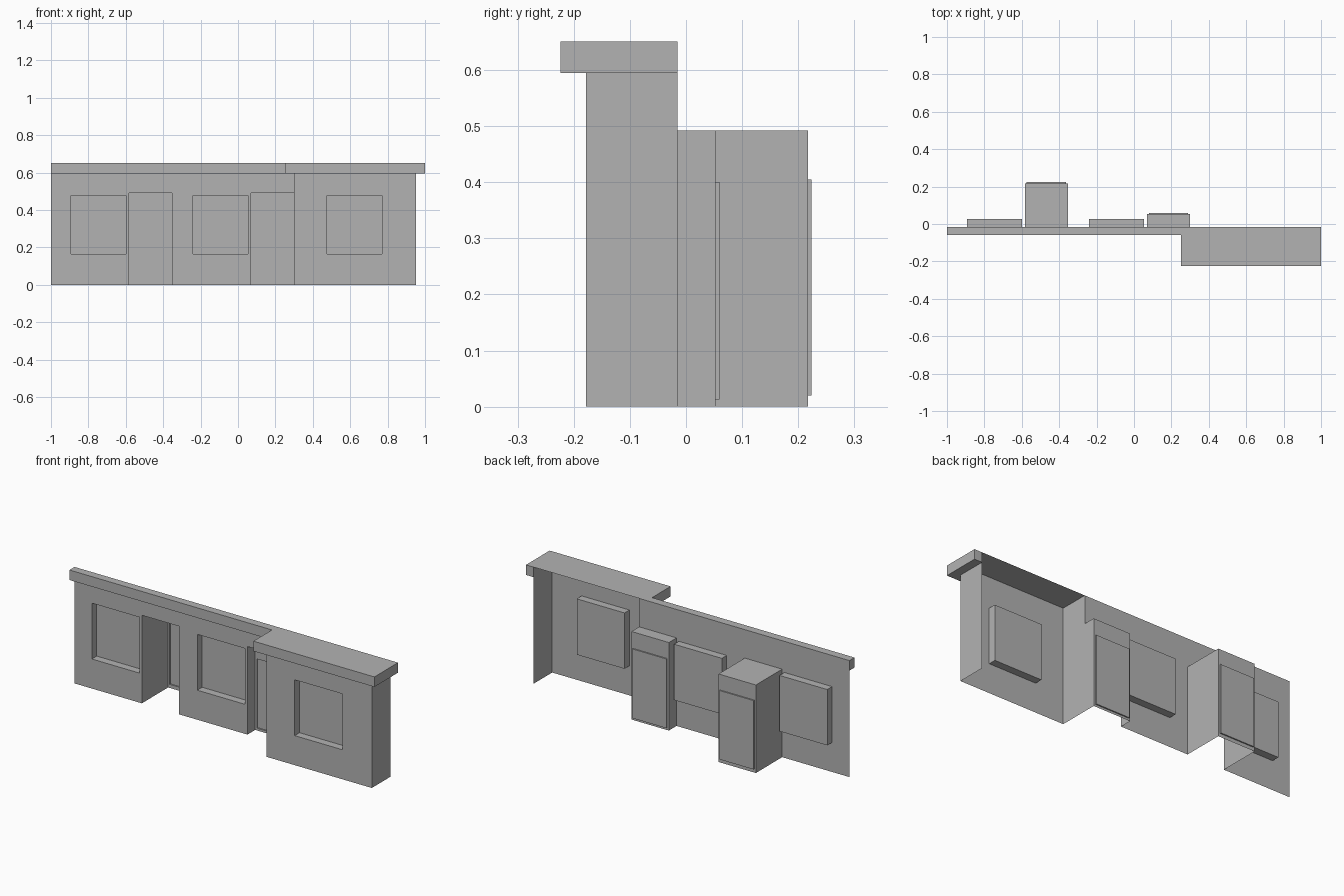
import bpy, bmesh

cube = bpy.data.objects.get("Cube")
if cube:
    bpy.data.objects.remove(cube, do_unlink=True)

# One plain grey for the whole facade
GREY = (0.45, 0.45, 0.45, 1)
mat = bpy.data.materials.new("plain_grey")
mat.use_nodes = True
mat.diffuse_color = GREY
mat.node_tree.nodes["Principled BSDF"].inputs["Base Color"].default_value = GREY


def build(name, quads):
    """Turn a list of corner loops into one object."""
    bm = bmesh.new()
    for q in quads:
        bm.faces.new([bm.verts.new(p) for p in q])
    bmesh.ops.remove_doubles(bm, verts=bm.verts, dist=0.0005)
    mesh = bpy.data.meshes.new(name)
    bm.to_mesh(mesh)
    bm.free()
    mesh.materials.append(mat)
    ob = bpy.data.objects.new(name, mesh)
    bpy.context.collection.objects.link(ob)
    return ob


def wall(x0, x1, z0, z1, y, openings=()):
    """Front-facing wall; each opening is a recess (x0, x1, z0, z1, depth, inner openings)."""
    quads = []
    xs = sorted({x0, x1, *[v for o in openings for v in o[:2]]})
    zs = sorted({z0, z1, *[v for o in openings for v in o[2:4]]})
    for a, b in zip(xs, xs[1:]):
        for c, d in zip(zs, zs[1:]):
            mx, mz = (a + b) / 2, (c + d) / 2
            if not any(o[0] < mx < o[1] and o[2] < mz < o[3] for o in openings):
                quads.append([(a, y, c), (b, y, c), (b, y, d), (a, y, d)])
    for a, b, c, d, depth, inner in openings:
        back = y + depth
        ring = [(a, c), (b, c), (b, d), (a, d)]
        for i, (p, q) in enumerate(zip(ring, ring[1:] + ring[:1])):
            if i == 0 and c <= z0:
                continue  # doorways have no floor
            quads.append([(p[0], y, p[1]), (q[0], y, q[1]),
                          (q[0], back, q[1]), (p[0], back, p[1])])
        quads += wall(a, b, c, d, back, inner)
    return quads


# Main levels
TOP, EAVE = 0.651, 0.595
REAR, FRONT = -0.015, -0.178
STEP, END = 0.30, 0.952


def window(x):
    return (x, x + 0.295, 0.165, 0.477, 0.043, ())


def doorway(x, depth, z0, z1):
    door = (x + 0.01, x + 0.221, z0, z1, 0.007, ())
    return (x, x + 0.231, 0, 0.492, depth, [door])


# Long wall with two windows and two recessed doorways
build("long_wall", wall(-1, STEP, 0, TOP, REAR, [
    window(-0.893), window(-0.241),
    doorway(-0.584, 0.232, 0.02, 0.405),
    doorway(STEP - 0.231, 0.068, 0.013, 0.40)]))

# Projecting bay with one window and its two side walls
bay = wall(STEP, END, 0, TOP, FRONT, [window(0.475)])
bay.append([(STEP, REAR, 0), (STEP, FRONT, 0), (STEP, FRONT, TOP), (STEP, REAR, TOP)])
bay.append([(END, FRONT, 0), (END, REAR, 0), (END, REAR, TOP), (END, FRONT, TOP)])
build("bay_wall", bay)

# Flat roof: fascia, top slabs and overhanging soffits, open behind the bay
EDGE, LIP, BREAK = -0.224, -0.06, 0.252
path = [(END, REAR), (1, REAR), (1, EDGE), (BREAK, EDGE), (BREAK, LIP), (-1, LIP), (-1, REAR)]
roof = [[(*b, EAVE), (*a, EAVE), (*a, TOP), (*b, TOP)] for a, b in zip(path, path[1:])]


def slab(x0, x1, y0, y1, z, up):
    loop = [(x0, y0, z), (x1, y0, z), (x1, y1, z), (x0, y1, z)]
    return loop if up else loop[::-1]


roof += [slab(-1, BREAK, LIP, REAR, TOP, True), slab(BREAK, 1, EDGE, REAR, TOP, True)]
roof += [slab(*s, EAVE, False) for s in (
    (-1, BREAK, LIP, REAR), (BREAK, STEP, EDGE, REAR),
    (STEP, 1, EDGE, FRONT), (END, 1, FRONT, REAR))]
build("roof", roof)
